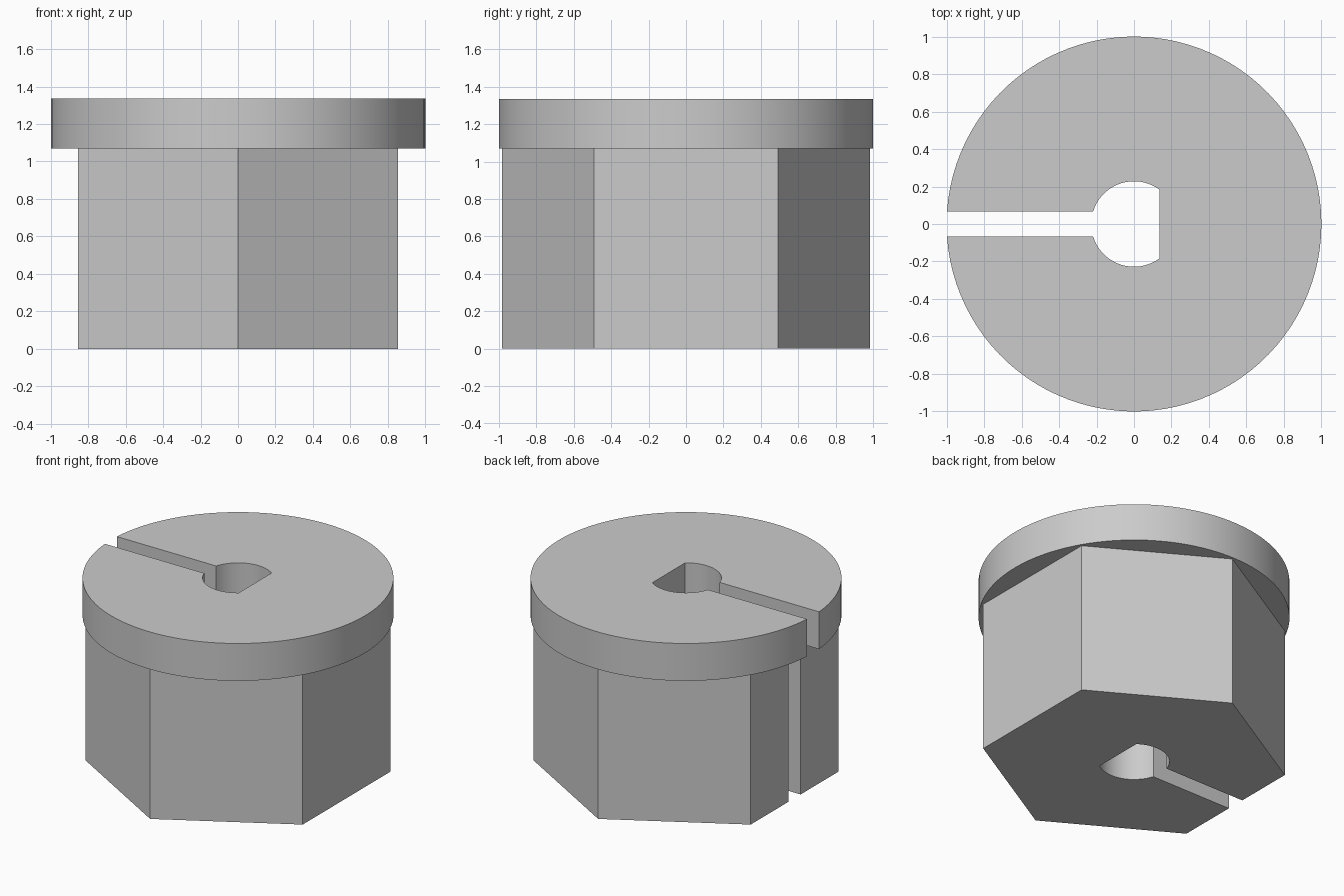
import bpy
import bmesh
from math import pi, sin, cos, asin, acos, radians

if "Cube" in bpy.data.objects:
    bpy.data.objects.remove(bpy.data.objects["Cube"], do_unlink=True)

FLANGE_R, HEX_R, BORE_R = 1.0, 0.985, 0.228
SLOT = 0.067          # half width of the side slot
FLAT_X = 0.135        # flat side of the D-shaped bore
HEX_TOP, TOP = 1.07, 1.335

grey = bpy.data.materials.new("plain grey")
grey.use_nodes = True
colour = (0.6, 0.6, 0.6, 1)
grey.diffuse_color = colour
grey.node_tree.nodes["Principled BSDF"].inputs["Base Color"].default_value = colour


def arc(radius, start, end, steps):
    angles = [start + (end - start) * i / steps for i in range(steps + 1)]
    return [(radius * cos(a), radius * sin(a)) for a in angles]


def bore():
    # D-shaped hole, walked from the lower slot edge to the upper one
    mouth = pi - asin(SLOT / BORE_R)
    flat = acos(FLAT_X / BORE_R)
    return arc(BORE_R, -mouth, -flat, 20) + arc(BORE_R, flat, mouth, 20)


def slotted_part(name, outer, bottom, top, top_cap):
    bm = bmesh.new()
    outline = outer + bore()
    low = [bm.verts.new((x, y, bottom)) for x, y in outline]
    high = [bm.verts.new((x, y, top)) for x, y in outline]
    bm.faces.new(low)
    if top_cap:
        bm.faces.new(list(reversed(high)))
    for i in range(len(low)):
        j = (i + 1) % len(low)
        bm.faces.new((low[j], low[i], high[i], high[j]))
    mesh = bpy.data.meshes.new(name)
    bm.to_mesh(mesh)
    bm.free()
    mesh.materials.append(grey)
    obj = bpy.data.objects.new(name, mesh)
    bpy.context.collection.objects.link(obj)
    bpy.ops.object.select_all(action='DESELECT')
    obj.select_set(True)
    bpy.context.view_layer.objects.active = obj
    bpy.ops.object.shade_smooth_by_angle(angle=radians(30))


# Hexagonal body, with corners toward front and back
flat_side = -HEX_R * cos(pi / 6)
hexagon = [(flat_side, SLOT)] + arc(HEX_R, pi * 5 / 6, -pi * 5 / 6, 5) + [(flat_side, -SLOT)]
slotted_part("hexagonal_body", hexagon, 0, HEX_TOP, False)

# Round flange on top
gap = pi - asin(SLOT / FLANGE_R)
slotted_part("round_flange", arc(FLANGE_R, gap, -gap, 96), HEX_TOP, TOP, True)
